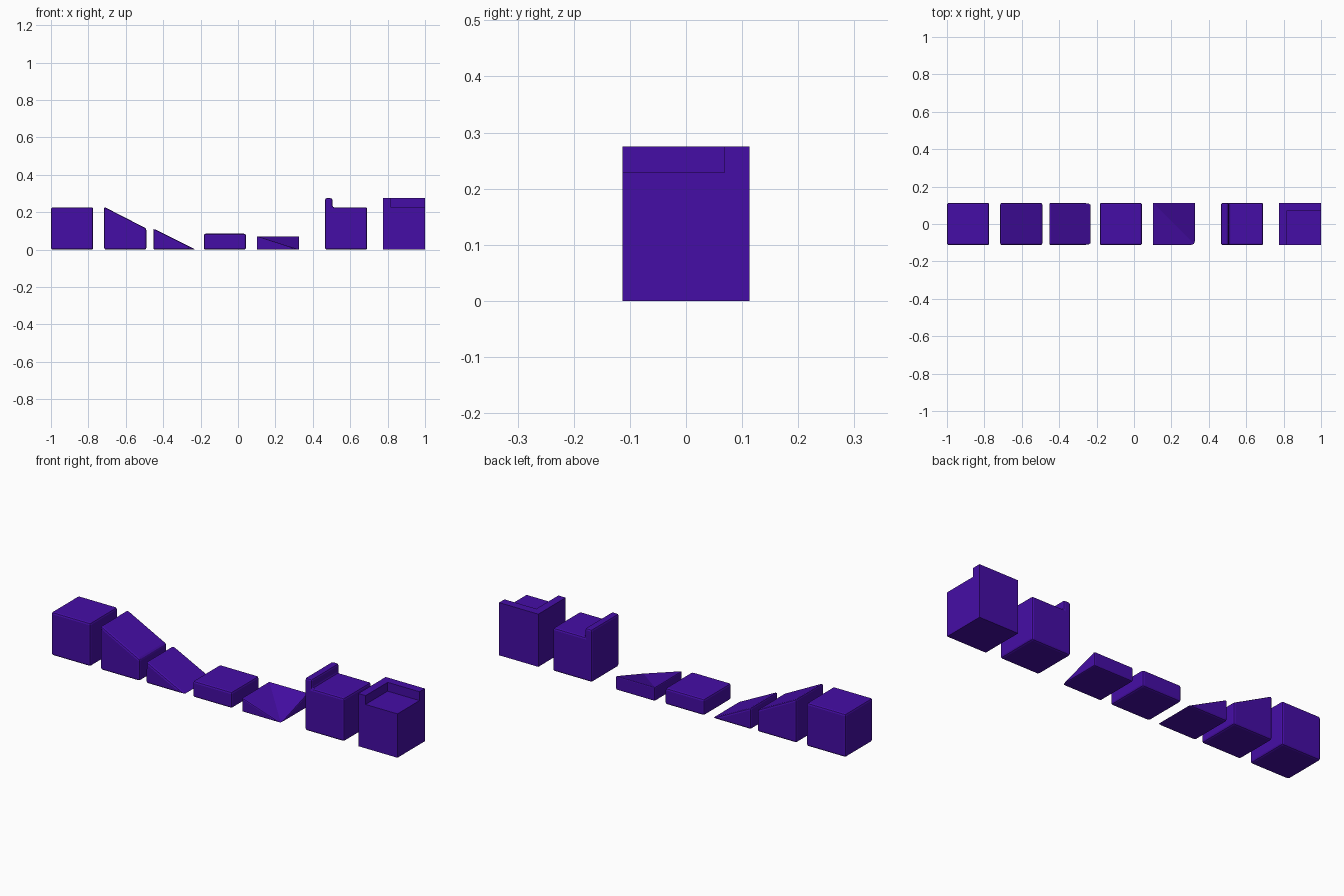
import bpy, bmesh

if "Cube" in bpy.data.objects:
    bpy.data.objects.remove(bpy.data.objects["Cube"])

S = 0.226          # block footprint
H = S / 2

mat = bpy.data.materials.new("purple")
mat.diffuse_color = (0.06, 0.004, 0.38, 1)
mat.use_nodes = True
mat.node_tree.nodes["Principled BSDF"].inputs["Base Color"].default_value = mat.diffuse_color


def finish(name, bm, bevel):
    bmesh.ops.recalc_face_normals(bm, faces=bm.faces)
    me = bpy.data.meshes.new(name)
    bm.to_mesh(me)
    bm.free()
    ob = bpy.data.objects.new(name, me)
    bpy.context.collection.objects.link(ob)
    me.materials.append(mat)
    if bevel:
        m = ob.modifiers.new("soft_edges", 'BEVEL')
        m.width = bevel
        m.segments = 2
        m.limit_method = 'ANGLE'
        m.angle_limit = 0.44
        m.use_clamp_overlap = False
    return ob


def extrude(name, outline, x0, axis='y', bevel=0.01):
    """Extrude an (x, z) outline across the block depth."""
    bm = bmesh.new()
    f = bm.faces.new([bm.verts.new((x0 + x, -H, z)) for x, z in outline])
    r = bmesh.ops.extrude_face_region(bm, geom=[f])
    vs = [v for v in r["geom"] if isinstance(v, bmesh.types.BMVert)]
    bmesh.ops.translate(bm, verts=vs, vec=(0, S, 0))
    return finish(name, bm, bevel)


# plain and sloped blocks
extrude("full_block", [(0, 0), (S, 0), (S, S), (0, S)], -1)
extrude("upper_ramp", [(0, 0), (S, 0), (S, H), (0, S + 0.003)], -0.716)
extrude("lower_ramp", [(0, 0), (S, 0), (0, H)], -0.453)
extrude("low_slab", [(0, 0), (S, 0), (S, 0.085), (0, 0.085)], -0.183)

# inner corner ramp: three high corners, one low, valley on the diagonal
h, a, b = 0.073, 0.101, 0.101 + S
bm = bmesh.new()
fl, fr, br, bl = [bm.verts.new(p) for p in
                  ((a, -H, 0), (b, -H, 0), (b, H, 0), (a, H, 0))]
tl, tr, tb = [bm.verts.new(p) for p in ((a, -H, h), (b, H, h), (a, H, h))]
for f in ((fl, fr, br, bl), (fl, fr, tl), (fr, br, tr),
          (br, bl, tb, tr), (bl, fl, tl, tb), (tl, fr, tb), (tb, fr, tr)):
    bm.faces.new(f)
finish("corner_ramp", bm, 0.006)

# block with a raised rim on its left edge
T, R = 0.275, 0.04
extrude("rim_block", [(0, 0), (S, 0), (S, S), (R, S), (R, T), (0, T)], 0.465)

# sharp block with an L-shaped rim (left and back edges)
x0, x1, zt = 1 - S, 1, 0.229
bm = bmesh.new()
L = [(x0, -H), (x0 + 0.042, -H), (x0 + 0.042, H - 0.044), (x1, H - 0.044),
     (x1, H), (x0, H)]
low = [bm.verts.new((x, y, zt)) for x, y in L]
top = [bm.verts.new((x, y, T)) for x, y in L]
corner = bm.verts.new((x1, -H, zt))
base = [bm.verts.new((x, y, 0)) for x, y in
        ((x0, -H), (x1, -H), (x1, H), (x0, H))]
bm.faces.new(top)
bm.faces.new(base)
bm.faces.new((low[1], corner, low[3], low[2]))
bm.faces.new((low[1], low[2], top[2], top[1]))
bm.faces.new((low[2], low[3], top[3], top[2]))
bm.faces.new((base[0], base[1], corner, low[1], top[1], top[0]))
bm.faces.new((base[1], base[2], top[4], top[3], low[3], corner))
bm.faces.new((base[2], base[3], top[5], top[4]))
bm.faces.new((base[3], base[0], top[0], top[5]))
for v in (low[0], low[4], low[5]):
    bm.verts.remove(v)
finish("corner_rim_block", bm, 0)
